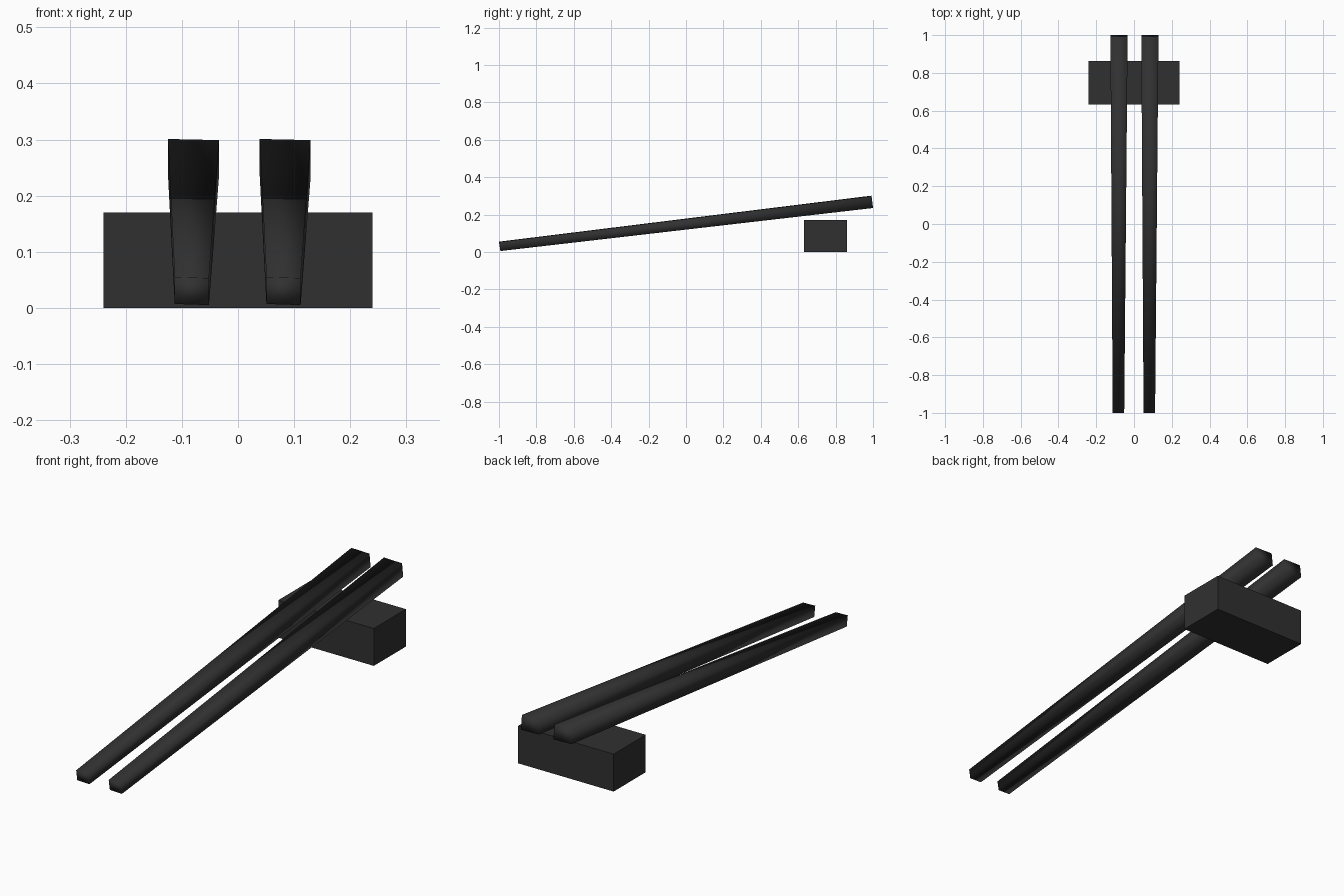
import bpy
import bmesh

cube = bpy.data.objects.get("Cube")
if cube:
    bpy.data.objects.remove(cube, do_unlink=True)


def make_material(name, rgb):
    mat = bpy.data.materials.new(name)
    mat.use_nodes = True
    mat.diffuse_color = (*rgb, 1)
    mat.node_tree.nodes["Principled BSDF"].inputs["Base Color"].default_value = (*rgb, 1)
    return mat


def add_box(name, mat, place, smooth=False):
    """Unit box whose corners are moved by place(side, end, level), each -1 or 1."""
    bm = bmesh.new()
    bmesh.ops.create_cube(bm, size=2)
    for v in bm.verts:
        v.co = place(*v.co)
    bmesh.ops.recalc_face_normals(bm, faces=bm.faces)
    for f in bm.faces:
        f.smooth = smooth
    mesh = bpy.data.meshes.new(name)
    bm.to_mesh(mesh)
    bm.free()
    mesh.materials.append(mat)
    obj = bpy.data.objects.new(name, mesh)
    bpy.context.collection.objects.link(obj)
    return obj


black = make_material("charcoal black", (0.03, 0.03, 0.03))

# Rest block under the thick ends
add_box("rest_block", black,
        lambda s, e, l: (0.24 * s, 0.747 + 0.115 * e, 0.085 + 0.085 * l))


# Tapered, sloping stick with square-cut ends and softly blended shading
def stick_corner(center):
    def place(side, end, level):
        half_width = 0.038 + 0.0075 * end
        x = center + 0.0015 * end + half_width * side
        y = 0.996 * end - 0.004 * level
        z = 0.149 + 0.119 * end + (0.028 + 0.004 * end) * level - 0.001 * side
        return x, y, z
    return place


for name, center in (("right_chopstick", -0.0808), ("left_chopstick", 0.0826)):
    add_box(name, black, stick_corner(center), smooth=True)
